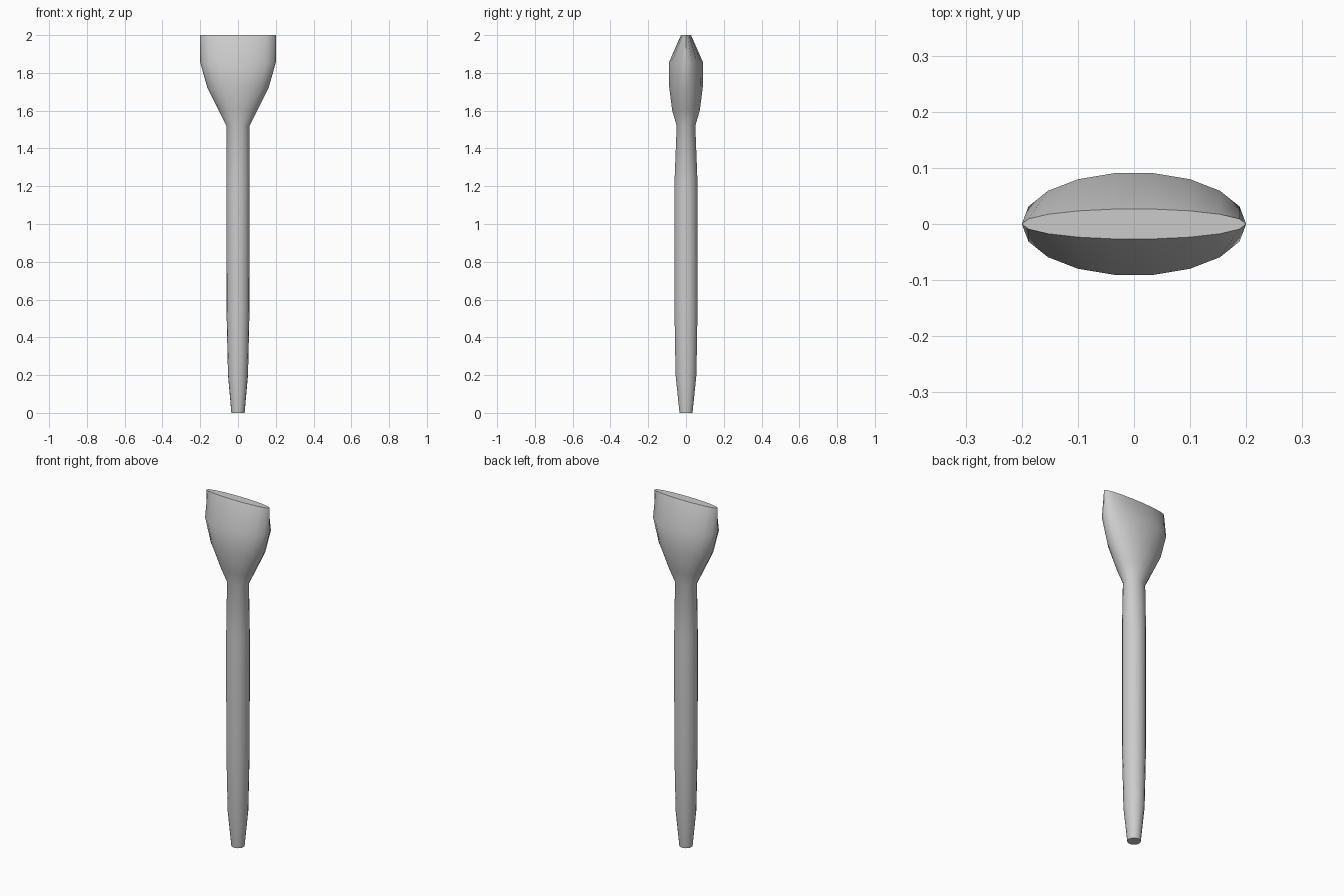
import bpy, bmesh, math

if "Cube" in bpy.data.objects:
    bpy.data.objects.remove(bpy.data.objects["Cube"])

SIDES = 18
# Cross-sections from foot to blade: height, half width, half depth
SECTIONS = [
    (0.00, 0.035, 0.035), (0.20, 0.053, 0.056), (0.55, 0.061, 0.062),
    (1.22, 0.062, 0.062), (1.52, 0.062, 0.050), (1.60, 0.101, 0.074),
    (1.72, 0.162, 0.090), (1.855, 0.20, 0.092), (2.00, 0.20, 0.027),
]


def loft(name, sections):
    bm = bmesh.new()
    rings = []
    for z, rx, ry in sections:
        rings.append([bm.verts.new((rx * math.cos(a), ry * math.sin(a), z))
                      for a in (2 * math.pi * i / SIDES for i in range(SIDES))])
    for low, high in zip(rings, rings[1:]):
        for i in range(SIDES):
            j = (i + 1) % SIDES
            bm.faces.new((low[i], low[j], high[j], high[i]))
    bm.faces.new(rings[0][::-1])
    bm.faces.new(rings[-1])
    mesh = bpy.data.meshes.new(name)
    bm.to_mesh(mesh)
    bm.free()
    obj = bpy.data.objects.new(name, mesh)
    bpy.context.collection.objects.link(obj)
    return obj


# Handle flaring into a flattened, closed blade
handle = loft("flared_handle", SECTIONS)
bpy.context.view_layer.objects.active = handle
handle.select_set(True)
bpy.ops.object.shade_smooth_by_angle(angle=math.radians(40))
